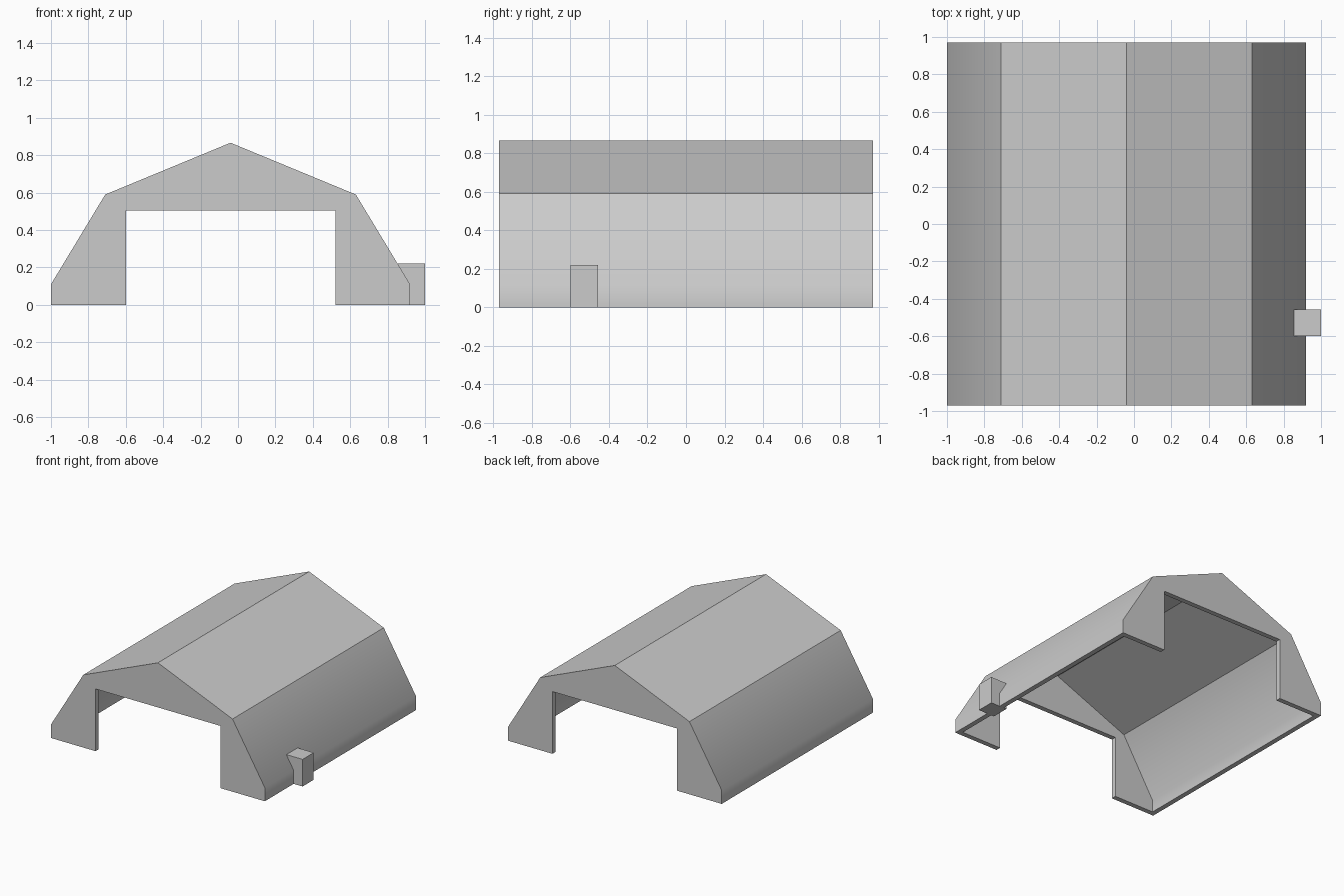
import bpy, bmesh
from mathutils import Vector

if "Cube" in bpy.data.objects:
    bpy.data.objects.remove(bpy.data.objects["Cube"])

CX, HALF_LEN, WALL = -0.04, 0.97, 0.04

# Right half of the outer cross-section, ground to eave, then ridge
HALF = [(0.96, 0.0), (0.96, 0.11), (0.67, 0.59)]
OUTER = HALF + [(0.0, 0.867)] + [(-x, z) for x, z in reversed(HALF)]


def prism(name, profile, y0, y1):
    """Extrude an x/z outline along y."""
    bm = bmesh.new()
    face = bm.faces.new([bm.verts.new((x + CX, y0, z)) for x, z in profile])
    ext = bmesh.ops.extrude_face_region(bm, geom=[face])["geom"]
    bmesh.ops.translate(bm, vec=(0, y1 - y0, 0),
                        verts=[v for v in ext if isinstance(v, bmesh.types.BMVert)])
    bmesh.ops.recalc_face_normals(bm, faces=bm.faces)
    mesh = bpy.data.meshes.new(name)
    bm.to_mesh(mesh)
    bm.free()
    obj = bpy.data.objects.new(name, mesh)
    bpy.context.collection.objects.link(obj)
    return obj


def inset(profile, t):
    """Move each inner point of an open outline inward with even thickness."""
    pts = [Vector(p) for p in profile]
    norms = []
    for a, b in zip(pts, pts[1:]):
        d = (b - a).normalized()
        norms.append(Vector((-d.y, d.x)))
    out = []
    for i, p in enumerate(pts):
        n0, n1 = norms[max(i - 1, 0)], norms[min(i, len(norms) - 1)]
        out.append(tuple(p + (n0 + n1) * t / (1 + n0.dot(n1))))
    return out


# Hollow shelter shell, open underneath
shell = prism("shelter_shell", OUTER, -HALF_LEN, HALF_LEN)
inner = inset(OUTER, WALL)
inner = [(inner[0][0], -0.1)] + inner[1:-1] + [(inner[-1][0], -0.1)]
cavity = prism("cavity_cutter", inner, -HALF_LEN + WALL, HALF_LEN - WALL)

# Doorway through both end walls
doorway = prism("doorway_cutter",
                [(0.56, -0.2), (0.56, 0.505), (-0.56, 0.505), (-0.56, -0.2)], -1.2, 1.2)

bpy.context.view_layer.objects.active = shell
shell.select_set(True)
for cutter in (cavity, doorway):
    cutter.hide_render = True
    mod = shell.modifiers.new("cut", "BOOLEAN")
    mod.operation, mod.solver, mod.object = "DIFFERENCE", "EXACT", cutter
    bpy.ops.object.modifier_apply(modifier=mod.name)
    bpy.data.objects.remove(cutter)

# Lower wall bend is soft, eaves and ridge stay crisp
bpy.ops.object.shade_smooth_by_angle(angle=0.58)

# Small utility box against the right wall
prism("side_box", [(x - CX, z) for x, z in
                   [(0.855, 0), (1.0, 0), (1.0, 0.22), (0.855, 0.22)]], -0.6, -0.457)
